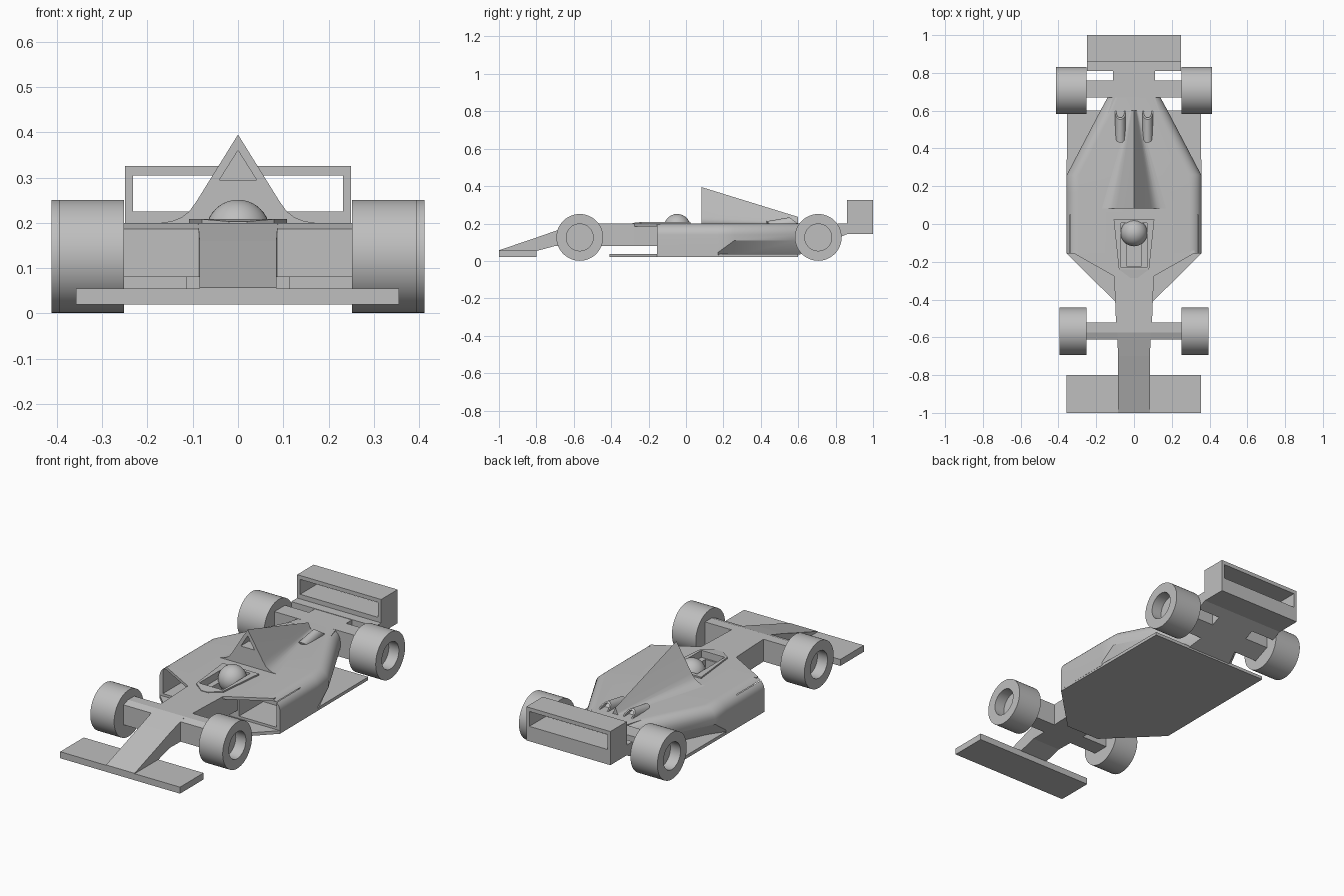
import bpy, bmesh, math
from mathutils import Matrix

cube = bpy.data.objects.get("Cube")
if cube:
    bpy.data.objects.remove(cube, do_unlink=True)

grey = bpy.data.materials.new("plain_grey")
grey.use_nodes = True
COLOUR = (0.52, 0.52, 0.52, 1)
grey.diffuse_color = COLOUR
grey.node_tree.nodes["Principled BSDF"].inputs["Base Color"].default_value = COLOUR


def finish(name, bm, smooth=False):
    bmesh.ops.recalc_face_normals(bm, faces=bm.faces)
    mesh = bpy.data.meshes.new(name)
    bm.to_mesh(mesh)
    bm.free()
    mesh.materials.append(grey)
    obj = bpy.data.objects.new(name, mesh)
    bpy.context.collection.objects.link(obj)
    if smooth:
        activate(obj)
        bpy.ops.object.shade_smooth_by_angle(angle=math.radians(30))
    return obj


def activate(obj):
    bpy.ops.object.select_all(action='DESELECT')
    obj.select_set(True)
    bpy.context.view_layer.objects.active = obj


def skin(bm, rings, caps=True):
    """Join rings of points with quads, closing both ends."""
    rows = [[bm.verts.new(p) for p in ring] for ring in rings]
    n = len(rows[0])
    for a, b in zip(rows, rows[1:]):
        for i in range(n):
            j = (i + 1) % n
            bm.faces.new((a[i], a[j], b[j], b[i]))
    if caps:
        bm.faces.new(rows[0])
        bm.faces.new(rows[-1])


def loft(name, rings, smooth=False):
    bm = bmesh.new()
    skin(bm, rings)
    return finish(name, bm, smooth)


def slab(name, stations):
    """Symmetric body from stations of (y, half width, bottom, top)."""
    return loft(name, [[(-w, y, b), (w, y, b), (w, y, t), (-w, y, t)]
                       for y, w, b, t in stations])


def box(name, x0, x1, y0, y1, z0, z1):
    return loft(name, [[(x0, y, z0), (x1, y, z0), (x1, y, z1), (x0, y, z1)]
                       for y in (y0, y1)])


def cut(targets, cutter):
    for obj in targets:
        mod = obj.modifiers.new("cut", 'BOOLEAN')
        mod.operation = 'DIFFERENCE'
        mod.solver = 'EXACT'
        mod.object = cutter
        activate(obj)
        bpy.ops.object.modifier_apply(modifier=mod.name)
    bpy.data.objects.remove(cutter, do_unlink=True)


def dished_cylinder(name, profile, matrix, steps=48):
    """Turn (radius, height) points around local z, then place."""
    bm = bmesh.new()
    skin(bm, [[(r * math.cos(2 * math.pi * i / steps),
                r * math.sin(2 * math.pi * i / steps), h)
               for i in range(steps)] for r, h in profile])
    bm.transform(matrix)
    return finish(name, bm, True)


# Front wing, nose and tub
box("front_wing", -0.358, 0.355, -1, -0.8, 0.02, 0.055)
slab("nose", [(-1, 0.085, 0.03, 0.057), (-0.8, 0.085, 0.053, 0.125),
              (-0.7, 0.085, 0.08, 0.16), (-0.575, 0.088, 0.08, 0.2),
              (-0.5, 0.088, 0.08, 0.2)])
tub = slab("tub", [(-0.53, 0.095, 0.08, 0.2), (-0.4, 0.1, 0.08, 0.2),
                   (-0.28, 0.105, 0.08, 0.2), (0.05, 0.11, 0.08, 0.199)])
slab("front_axle", [(-0.612, 0.255, 0.08, 0.187), (-0.575, 0.255, 0.08, 0.2),
                    (-0.522, 0.255, 0.08, 0.2)])

# Floor
slab("floor", [(-0.41, 0.1, 0.02, 0.037), (-0.155, 0.358, 0.02, 0.037),
               (0.6, 0.355, 0.02, 0.037)])


# Side pods with rounded shoulders, tapering and undercut to the rear
def pod_ring(y, width, low_z, bottom_w, bottom_z):
    r = min(0.065, width * 0.4)
    half = [(bottom_w, bottom_z), (width, low_z)]
    for i in range(9):
        a = math.pi / 2 * i / 8
        half.append((width - r + r * math.cos(a), 0.14 + 0.06 * math.sin(a)))
    return [(x, y, z) for x, z in half] + [(-x, y, z) for x, z in reversed(half)]


pods = loft("side_pods", [pod_ring(-0.155, 0.358, 0.045, 0.358, 0.03),
                          pod_ring(0.17, 0.358, 0.045, 0.358, 0.03),
                          pod_ring(0.26, 0.356, 0.11, 0.29, 0.03),
                          pod_ring(0.6, 0.178, 0.11, 0.13, 0.03),
                          pod_ring(0.67, 0.14, 0.11, 0.11, 0.065)], True)
for side in (1, -1):
    x0, x1 = sorted((side * 0.115, side * 0.338))
    cut([pods], box("inlet_cutter", x0, x1, -0.4, 0.05, 0.05, 0.185))
roof = slab("pod_roof_lip", [(-0.285, 0.09, 0.185, 0.2), (-0.155, 0.32, 0.185, 0.2),
                             (-0.14, 0.32, 0.186, 0.199)])

# Cockpit rim, opening and helmet
rim = slab("cockpit_rim", [(-0.285, 0.02, 0.19, 0.203), (-0.24, 0.08, 0.19, 0.208),
                           (0.025, 0.108, 0.19, 0.208)])
shell = [pods, tub, roof, rim]
cut(shell, box("cockpit_cutter", -0.07, 0.07, -0.23, 0.005, 0.17, 0.3))
cut(shell, box("footwell_cutter", -0.04, 0.04, -0.222, -0.06, 0.12, 0.3))
bm = bmesh.new()
bmesh.ops.create_uvsphere(bm, u_segments=32, v_segments=20, radius=0.071,
                          matrix=Matrix.Translation((0, -0.047, 0.18)))
finish("helmet", bm, True)

# Engine cover with flared base and air intake
FLARE = [(0.17, 0.2), (0.145, 0.204), (0.125, 0.212), (0.108, 0.225),
         (0.092, 0.247), (0, 0.395)]


def cover_ring(y, sx, sz):
    half = [(x * sx, y, 0.2 + (z - 0.2) * sz) for x, z in FLARE]
    ring = half + [(-x, y, z) for x, y, z in reversed(half[:-1])]
    return [(FLARE[0][0] * sx, y, 0.19)] + ring + [(-FLARE[0][0] * sx, y, 0.19)]


cover = loft("engine_cover", [cover_ring(0.082, 1, 1), cover_ring(0.6, 0.12, 0.18)], True)
cut([cover], loft("intake_cutter", [[(-0.041, y, 0.295), (0.041, y, 0.295), (0, y, 0.36)]
                                    for y in (0.05, 0.15)]))

# Exhaust pipes with slanted open ends
slant = Matrix(((1, 0, 0, 0), (0, 1, -1.2, 0), (0, 0, 1, 0), (0, 0, 0, 1)))
for side, label in ((1, "left"), (-1, "right")):
    place = (Matrix.Translation((side * 0.072, 0.5, 0.19)) @ slant
             @ Matrix.Rotation(math.radians(-82), 4, 'X'))
    dished_cylinder("exhaust_" + label,
                    [(0.02, -0.05), (0.028, -0.04), (0.028, 0.11),
                     (0.021, 0.11), (0.021, 0.07)], place, 24)

# Rear body, axle and tail over the rising diffuser
def rise(y):
    return min(0.145, 0.03 + 0.434 * (y - 0.6))


slab("rear_body", [(y, w, rise(y), 0.198) for y, w in
                   ((0.58, 0.14), (0.67, 0.112), (0.83, 0.11))])
slab("rear_axle", [(y, 0.255, rise(y), 0.199) for y in (0.67, 0.76)])
slab("tail", [(y, 0.25, rise(y), 0.2) for y in (0.81, 0.865, 0.99)])

# Rear wing frame
box("rear_wing_base", -0.25, 0.25, 0.86, 1, 0.145, 0.225)
box("rear_wing_top", -0.25, 0.25, 0.86, 1, 0.305, 0.326)
for side, label in ((1, "left"), (-1, "right")):
    x0, x1 = sorted((side * 0.232, side * 0.25))
    box("rear_wing_end_" + label, x0, x1, 0.86, 1, 0.225, 0.305)

# Wheels, dished on the outer side
for end, y, width in (("front", -0.568, 0.142), ("rear", 0.707, 0.16)):
    for side, label in ((1, "left"), (-1, "right")):
        place = (Matrix.Translation((side * 0.252, y, 0.126))
                 @ Matrix.Rotation(side * math.pi / 2, 4, 'Y'))
        dished_cylinder(f"{end}_wheel_{label}",
                        [(0.072, 0), (0.125, 0), (0.125, width),
                         (0.072, width), (0.072, width - 0.06)], place)
